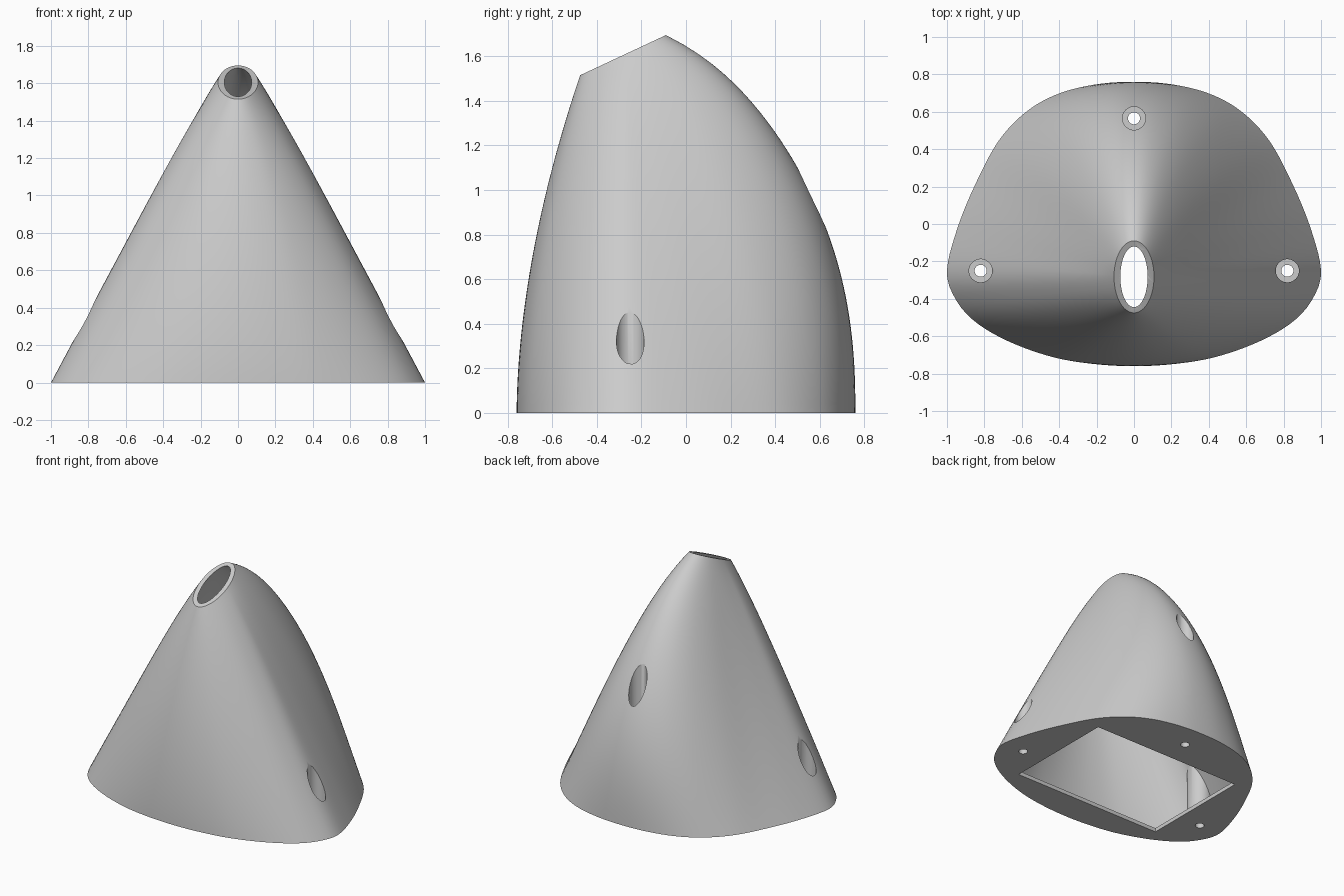
import bpy, bmesh, math
from mathutils import Vector

if "Cube" in bpy.data.objects:
    bpy.data.objects.remove(bpy.data.objects["Cube"])

N, ROWS = 128, 40
TILT = math.atan2(0.18, 0.385)

grey = bpy.data.materials.new("plain grey")
grey.diffuse_color = (0.6, 0.6, 0.6, 1)
grey.use_nodes = True
grey.node_tree.nodes["Principled BSDF"].inputs["Base Color"].default_value = grey.diffuse_color

# Right half of the base outline, from the back middle to the front middle
HALF = [(0, .76), (.2, .747), (.4, .698), (.57, .605), (.72, .45), (.84, .23), (.94, -.01),
        (1, -.25), (.955, -.40), (.85, -.522), (.67, -.628), (.44, -.71), (.22, -.748), (0, -.76)]


def outline(inset):
    """Smooth closed base curve, resampled evenly and moved inwards."""
    pts = [Vector(p) for p in HALF]
    pts += [Vector((-p.x, p.y)) for p in reversed(pts[1:-1])]
    n, dense = len(pts), []
    for i in range(n):
        a, b, c, d = (pts[(i + k) % n] for k in (-1, 0, 1, 2))
        for k in range(20):
            u = k / 20
            dense.append(0.5 * (2 * b + (c - a) * u + (2 * a - 5 * b + 4 * c - d) * u * u
                                + (3 * b - a - 3 * c + d) * u ** 3))
    lens = [0]
    for i, p in enumerate(dense):
        lens.append(lens[-1] + (dense[(i + 1) % len(dense)] - p).length)
    even, j = [], 0
    for i in range(N):
        s = lens[-1] * i / N
        while lens[j + 1] < s:
            j += 1
        even.append(dense[j].lerp(dense[(j + 1) % len(dense)], (s - lens[j]) / (lens[j + 1] - lens[j])))
    out = []
    for i, p in enumerate(even):
        t = (even[(i + 1) % N] - even[i - 1]).normalized()
        out.append(p + Vector((t.y, -t.x)) * inset)
    return out


def to_object(name, bm):
    bmesh.ops.recalc_face_normals(bm, faces=bm.faces)
    me = bpy.data.meshes.new(name)
    bm.to_mesh(me)
    bm.free()
    me.materials.append(grey)
    ob = bpy.data.objects.new(name, me)
    bpy.context.collection.objects.link(ob)
    return ob


def loft(name, inset, z0, rx, ry, overshoot):
    """Closed solid from the base outline to the tilted oval mouth."""
    rows = [[] for _ in range(ROWS + 1)]
    for p in outline(inset):
        dy = p.y + 0.25
        a = math.atan2(dy / (1.01 if dy > 0 else 0.51), p.x)
        c, s = math.cos(a), math.sin(a)
        top = Vector((rx * c, -0.2825 + ry * s * math.cos(TILT), 1.605 + ry * s * math.sin(TILT)))
        for r in range(ROWS + 1):
            h = r / ROWS
            side = 0.96 * h + 0.04 * h ** 8
            end = 0.86 * h ** 2.4 + 0.14 * h ** 14 if s > 0 else h ** 1.8
            # The depth follows the bulging end profile, the width stays nearly straight
            fx = side + (end - side) * s * s * 0.25
            fy = side + (end - side) * s * s
            rows[r].append((p.x + (top.x - p.x) * fx, p.y + (top.y - p.y) * fy, z0 + (top.z - z0) * h))
    if overshoot:
        off = Vector((0, -math.sin(TILT), math.cos(TILT))) * overshoot
        rows.append([Vector(v) + off for v in rows[-1]])
    bm = bmesh.new()
    rings = [[bm.verts.new(v) for v in row] for row in rows]
    for lo, hi in zip(rings, rings[1:]):
        for i in range(N):
            bm.faces.new((lo[i], lo[i - 1], hi[i - 1], hi[i]))
    bm.faces.new(rings[0])
    bm.faces.new(rings[-1])
    return to_object(name, bm)


def cylinder(name, x, y, r, z0, z1):
    bm = bmesh.new()
    bmesh.ops.create_cone(bm, cap_ends=True, segments=48, radius1=r, radius2=r, depth=z1 - z0)
    bmesh.ops.translate(bm, vec=(x, y, (z0 + z1) / 2), verts=bm.verts)
    return to_object(name, bm)


def cut(target, cutter):
    m = target.modifiers.new("cut", 'BOOLEAN')
    m.operation, m.solver, m.object = 'DIFFERENCE', 'EXACT', cutter
    bpy.context.view_layer.objects.active = target
    bpy.ops.object.modifier_apply(modifier=m.name)
    bpy.data.objects.remove(cutter)


SCREWS = [(0.82, -0.25), (-0.82, -0.25), (0, 0.565)]
shell = loft("shell", 0, 0, 0.107, 0.2125, 0)
cavity = loft("cavity", 0.04, 0.03, 0.073, 0.179, 0.1)

# Screw bosses stay solid inside the cavity
for x, y in SCREWS:
    cut(cavity, cylinder("boss", x, y, 0.09, -0.1, 1.5))
cut(shell, cavity)

# Rectangular opening in the floor plate
bm = bmesh.new()
bmesh.ops.create_cube(bm, size=1)
bmesh.ops.scale(bm, vec=(1.27, 0.88, 0.16), verts=bm.verts)
bmesh.ops.translate(bm, vec=(0, -0.08, -0.02), verts=bm.verts)
cut(shell, to_object("opening", bm))

# Screw holes with wide head recesses
for x, y in SCREWS:
    cut(shell, cylinder("head_recess", x, y, 0.062, 0.1, 1.5))
    cut(shell, cylinder("screw_hole", x, y, 0.032, -0.1, 0.2))

bpy.ops.object.select_all(action='DESELECT')
shell.select_set(True)
bpy.context.view_layer.objects.active = shell
bpy.ops.object.shade_smooth_by_angle(angle=math.radians(30))
